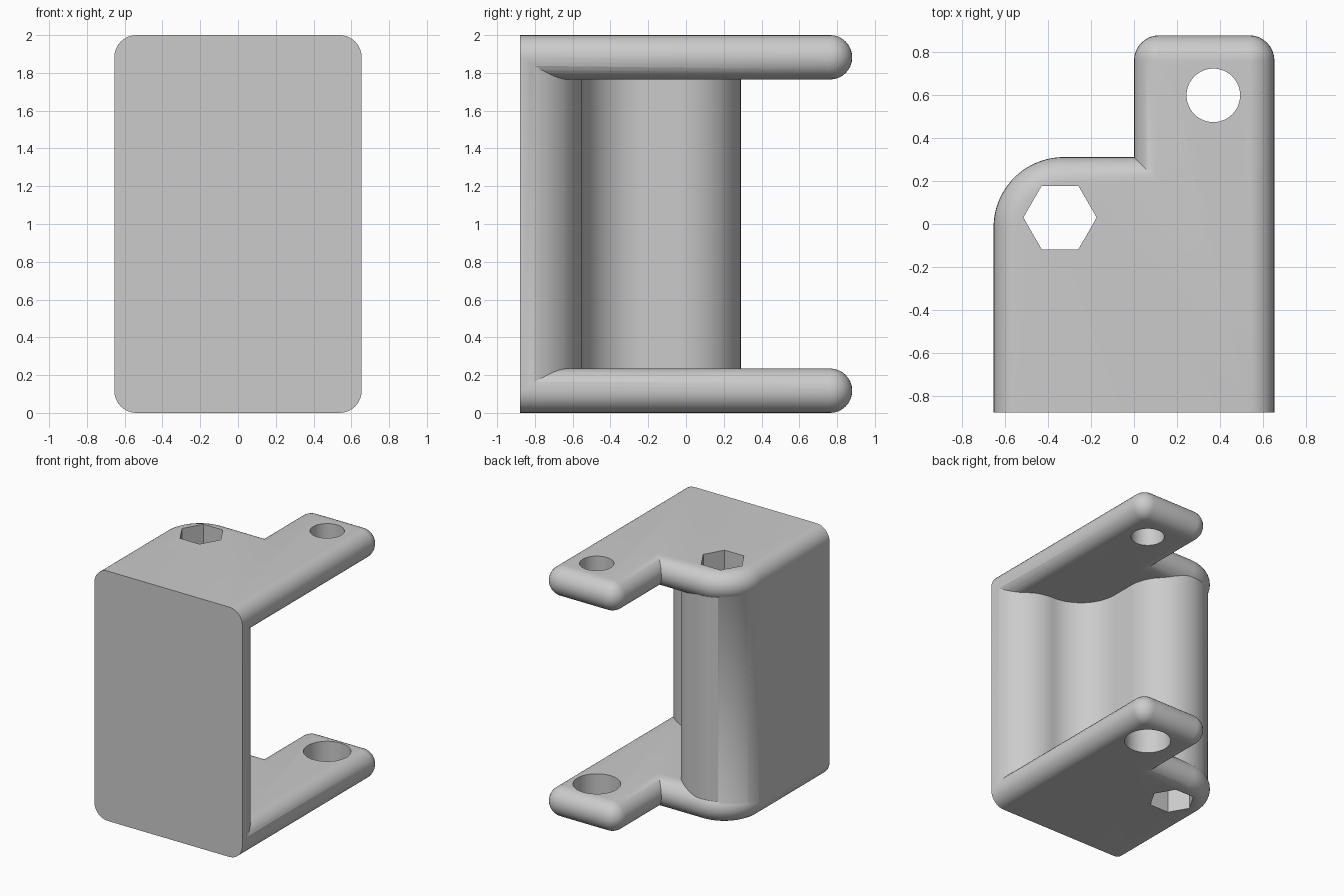
import bpy, bmesh
from math import cos, sin, pi, radians

cube = bpy.data.objects.get("Cube")
if cube:
    bpy.data.objects.remove(cube, do_unlink=True)

HALF_X, FRONT, BACK, STEP_Y = 0.655, -0.88, 0.88, 0.312
HEIGHT, R = 2.0, 0.1175          # R is half the plate thickness
LOBE = HALF_X / 2                # radius of the bolt lobe

grey = bpy.data.materials.new("plain grey")
grey.use_nodes = True
grey.diffuse_color = (0.6, 0.6, 0.6, 1)
grey.node_tree.nodes["Principled BSDF"].inputs["Base Color"].default_value = (0.6, 0.6, 0.6, 1)


def arc(cx, cy, r, start, end, n):
    """Points on an arc, angles in degrees."""
    angles = [radians(start + (end - start) * i / n) for i in range(n + 1)]
    return [(cx + r * cos(a), cy + r * sin(a)) for a in angles]


def loft(name, layers):
    """Solid through stacked outlines, each given as (points, z)."""
    bm = bmesh.new()
    rings = [[bm.verts.new((x, y, z)) for x, y in pts] for pts, z in layers]
    for low, high in zip(rings, rings[1:]):
        for i in range(len(low)):
            j = (i + 1) % len(low)
            bm.faces.new((low[i], low[j], high[j], high[i]))
    bm.faces.new(rings[0][::-1])
    bm.faces.new(rings[-1])
    bmesh.ops.remove_doubles(bm, verts=bm.verts, dist=1e-5)
    bmesh.ops.recalc_face_normals(bm, faces=bm.faces)
    mesh = bpy.data.meshes.new(name)
    bm.to_mesh(mesh)
    bm.free()
    mesh.materials.append(grey)
    obj = bpy.data.objects.new(name, mesh)
    bpy.context.collection.objects.link(obj)
    return obj


def combine(target, tool, operation):
    mod = target.modifiers.new(operation.lower(), 'BOOLEAN')
    mod.operation, mod.object, mod.solver = operation, tool, 'EXACT'
    bpy.context.view_layer.objects.active = target
    bpy.ops.object.modifier_apply(modifier=mod.name)
    bpy.data.objects.remove(tool, do_unlink=True)


def plate_outline(d):
    """Stepped plate outline, inset by d on all but the front edge."""
    return ([(HALF_X - d, FRONT)]
            + arc(HALF_X - R, BACK - R, R - d, 0, 90, 8)
            + arc(R, BACK - R, R - d, 90, 180, 8)
            + [(d, STEP_Y - d)]
            + arc(-LOBE, STEP_Y - LOBE, LOBE - d, 90, 180, 24)
            + [(d - HALF_X, FRONT)])


def plate(name, z):
    """Plate with fully rounded free edges."""
    angles = [-pi / 2 + pi * i / 16 for i in range(17)]
    return loft(name, [(plate_outline(R - R * cos(a)), z + R * sin(a)) for a in angles])


def cutter(name, x, y, r, sides, z0, z1):
    ring = arc(x, y, r, 0, 360, sides)[:-1]
    return loft(name, [(ring, z0), (ring, z1)])


# Upright core: front flare sweeping into the round bolt lobe
lobe_y = -0.0375
section = (arc(HALF_X - LOBE, FRONT, LOBE, 0, 90, 20)
           + arc(LOBE, FRONT + 2 * LOBE, LOBE, 270, 180, 20)[1:]
           + arc(-LOBE, lobe_y, LOBE, 0, 180, 40)
           + [(-HALF_X, FRONT)])
bracket = loft("bracket", [(section, R), (section, HEIGHT - R)])

# Top and bottom plates
combine(bracket, plate("bottom_plate", R), 'UNION')
combine(bracket, plate("top_plate", HEIGHT - R), 'UNION')

# Hexagonal bore and the two pin holes
combine(bracket, cutter("hex_bore", -0.345, 0.03, 0.171, 6, -0.1, HEIGHT + 0.1), 'DIFFERENCE')
combine(bracket, cutter("small_pin_hole", 0.37, 0.6, 0.125, 48, 1, HEIGHT + 0.1), 'DIFFERENCE')
combine(bracket, cutter("large_pin_hole", 0.37, 0.6, 0.173, 48, -0.1, 1), 'DIFFERENCE')

bpy.ops.object.select_all(action='DESELECT')
bracket.select_set(True)
bpy.context.view_layer.objects.active = bracket
bpy.ops.object.shade_smooth_by_angle(angle=radians(30))
